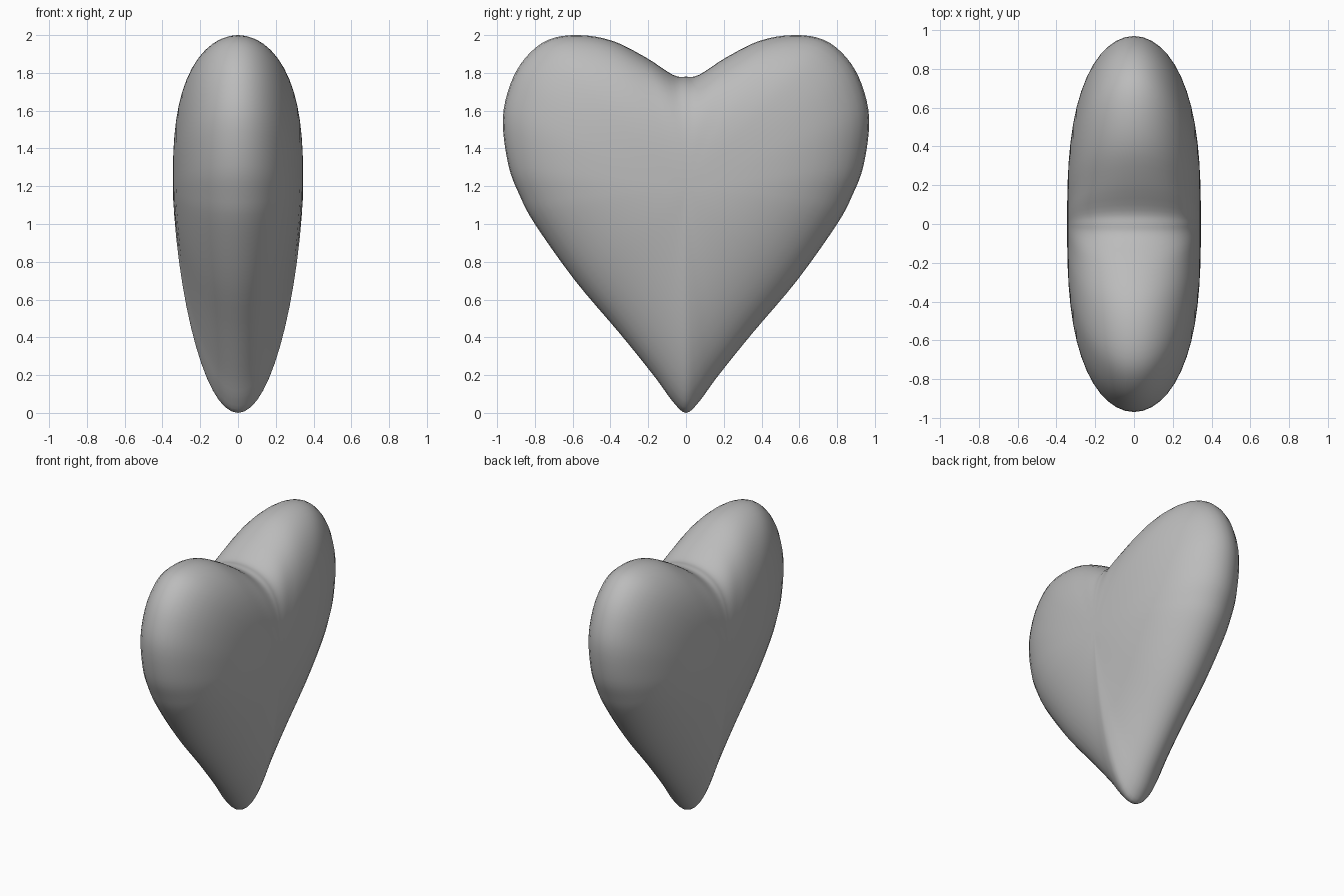
import bpy, bmesh, math
from mathutils import Vector

cube = bpy.data.objects.get("Cube")
if cube:
    bpy.data.objects.remove(cube, do_unlink=True)

CENTRE_Z = 1.2
HALF_THICKNESS = 0.345
STACKS = 28
STEPS = 4

# Half outline of the heart (y, z), from the cleft round to the tip
half = [(0, 1.78), (0.07, 1.79), (0.21, 1.88), (0.39, 1.97), (0.57, 2.0),
        (0.73, 1.975), (0.85, 1.88), (0.93, 1.74), (0.97, 1.55), (0.94, 1.31),
        (0.88, 1.15), (0.8, 1.0), (0.587, 0.7), (0.35, 0.42), (0.165, 0.19),
        (0.07, 0.06), (0, 0)]
control = [Vector(p) for p in half]
control += [Vector((-p[0], p[1])) for p in half[-2:0:-1]]


def smooth_loop(points, steps):
    """Closed Catmull-Rom curve through the points."""
    n, out = len(points), []
    for i in range(n):
        a, b, c, d = (points[(i + k) % n] for k in (-1, 0, 1, 2))
        for s in range(steps):
            t = s / steps
            out.append(b + 0.5 * t * (c - a + t * (2 * a - 5 * b + 4 * c - d
                       + t * (3 * (b - c) + d - a))))
    return out


def heart_point(p, angle):
    """Point on the puffed surface, from one face centre (0) to the other (pi)."""
    r = math.sin(angle)
    # Fuller round the lobes, leaner towards the tip
    t = min(max(p.y / 1.3, 0), 1)
    power = 1.55 + 1.25 * t * t * (3 - 2 * t)
    x = HALF_THICKNESS * math.sqrt(max(0, 1 - r ** power))
    # Soften the cleft towards the middle of each face
    fill = 0
    if p.y > CENTRE_Z and abs(p.x) < 0.4:
        fill = 0.1 * (1 + math.cos(math.pi * p.x / 0.4)) * (1 - r)
    z = CENTRE_Z + r * (p.y + fill - CENTRE_Z)
    return Vector((math.copysign(x, math.cos(angle)), r * p.x, z))


# Heart body: rings from one face to the other, closed by a pole on each side
outline = smooth_loop(control, STEPS)
bm = bmesh.new()
rings = [[bm.verts.new(heart_point(p, math.pi * i / STACKS)) for p in outline]
         for i in range(1, STACKS)]
poles = [bm.verts.new((side * HALF_THICKNESS, 0, CENTRE_Z)) for side in (1, -1)]
count = len(outline)
for j in range(count):
    k = (j + 1) % count
    for a, b in zip(rings, rings[1:]):
        bm.faces.new((a[j], a[k], b[k], b[j]))
    bm.faces.new((poles[0], rings[0][k], rings[0][j]))
    bm.faces.new((poles[1], rings[-1][j], rings[-1][k]))
bmesh.ops.recalc_face_normals(bm, faces=bm.faces)
for f in bm.faces:
    f.smooth = True
mesh = bpy.data.meshes.new("heart_body")
bm.to_mesh(mesh)
bm.free()
heart = bpy.data.objects.new("heart_body", mesh)
bpy.context.collection.objects.link(heart)

# Plain grey material
grey = bpy.data.materials.new("grey")
grey.use_nodes = True
colour = (0.5, 0.5, 0.5, 1)
grey.diffuse_color = colour
grey.node_tree.nodes["Principled BSDF"].inputs["Base Color"].default_value = colour
mesh.materials.append(grey)
